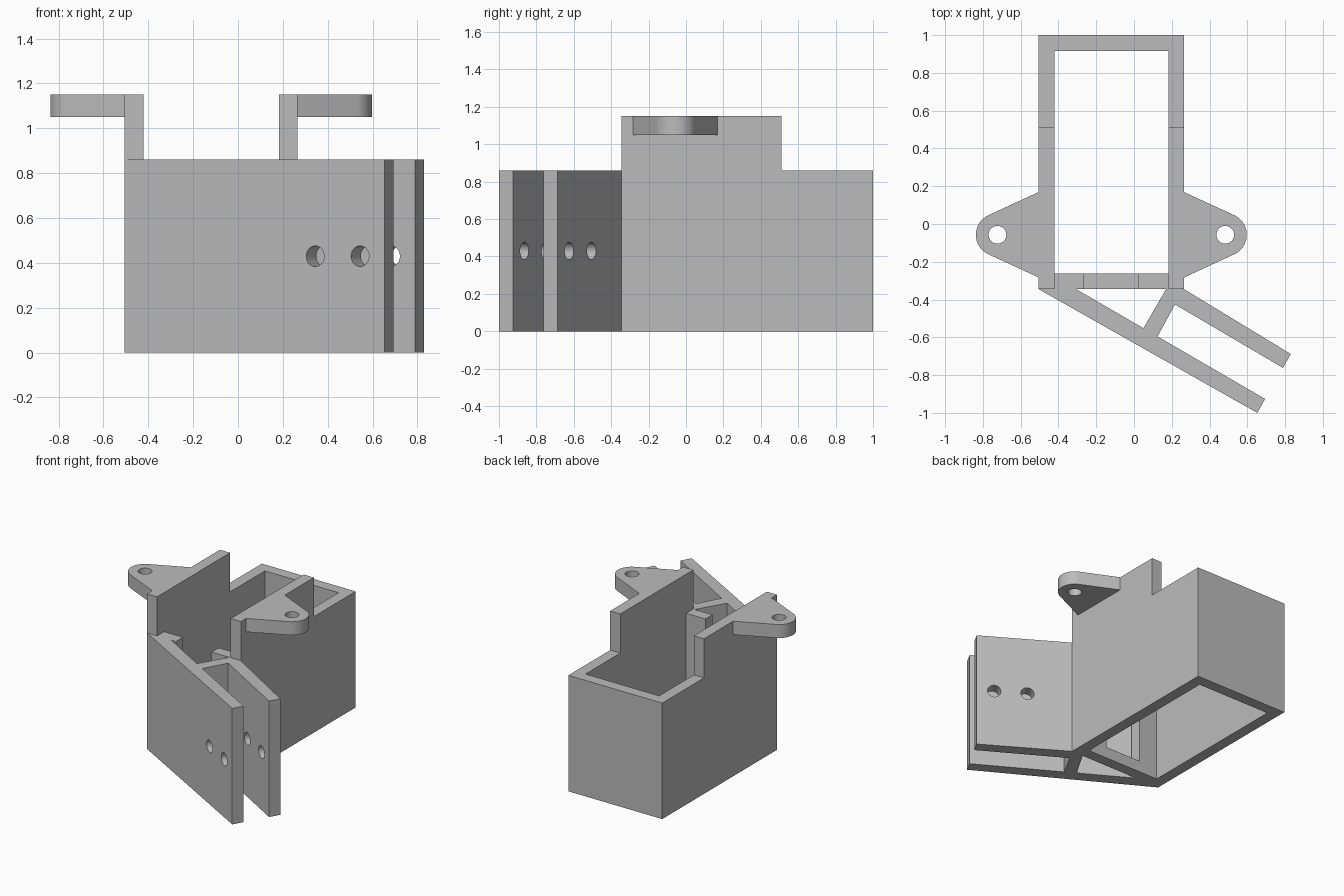
import bpy, bmesh, math
from mathutils import Matrix, Vector

cube = bpy.data.objects.get("Cube")
if cube:
    bpy.data.objects.remove(cube, do_unlink=True)

# Single matte grey
grey = bpy.data.materials.new("plain grey")
grey.use_nodes = True
colour = (0.5, 0.5, 0.5, 1)
grey.diffuse_color = colour
grey.node_tree.nodes["Principled BSDF"].inputs["Base Color"].default_value = colour

BASE_H, TOP_H = 0.86, 1.15          # low rim and raised side walls
LEFT, RIGHT = -0.505, 0.265         # outer side faces
FRONT, BACK = -0.345, 1.0
WALL = 0.083
MID = (LEFT + RIGHT) / 2


def add_object(name, bm):
    bmesh.ops.recalc_face_normals(bm, faces=bm.faces)
    mesh = bpy.data.meshes.new(name)
    bm.to_mesh(mesh)
    bm.free()
    mesh.materials.append(grey)
    obj = bpy.data.objects.new(name, mesh)
    bpy.context.collection.objects.link(obj)
    return obj


def prism(name, outline, z0, z1):
    """Extrude a plan outline between two heights."""
    bm = bmesh.new()
    face = bm.faces.new([bm.verts.new((x, y, z0)) for x, y in outline])
    ext = bmesh.ops.extrude_face_region(bm, geom=[face])
    top = [v for v in ext["geom"] if isinstance(v, bmesh.types.BMVert)]
    bmesh.ops.translate(bm, verts=top, vec=(0, 0, z1 - z0))
    return add_object(name, bm)


def box(name, x0, x1, y0, y1, z0, z1):
    return prism(name, [(x0, y0), (x1, y0), (x1, y1), (x0, y1)], z0, z1)


def rod(name, centre, axis, radius, length):
    bm = bmesh.new()
    turn = Vector((0, 0, 1)).rotation_difference(Vector(axis)).to_matrix().to_4x4()
    bmesh.ops.create_cone(bm, cap_ends=True, segments=32, radius1=radius, radius2=radius,
                          depth=length, matrix=Matrix.Translation(centre) @ turn)
    return add_object(name, bm)


def combine(obj, other, operation):
    other.hide_render = True
    mod = obj.modifiers.new("combine", "BOOLEAN")
    mod.operation, mod.object, mod.solver = operation, other, "EXACT"
    bpy.context.view_layer.objects.active = obj
    bpy.ops.object.modifier_apply(modifier=mod.name)
    bpy.data.objects.remove(other, do_unlink=True)


def smooth(obj):
    bpy.ops.object.select_all(action="DESELECT")
    obj.select_set(True)
    bpy.context.view_layer.objects.active = obj
    bpy.ops.object.shade_smooth_by_angle(angle=math.radians(20))


# Open rectangular sleeve with raised side walls and a slotted front wall
sleeve = box("sleeve", LEFT, RIGHT, FRONT, BACK, 0, TOP_H)
in_l, in_r = LEFT + WALL, RIGHT - WALL
in_f, in_b = FRONT + WALL, BACK - WALL
for cutter in (
    box("cavity", in_l, in_r, in_f, in_b, -1, 2),
    box("back_step", -1, 1, 0.51, 2, BASE_H, 2),
    box("front_step", in_l, in_r, -1, 0, BASE_H, 2),
    box("front_slot", -0.267, 0.025, -1, 0, 0.085, 2),
):
    combine(sleeve, cutter, "DIFFERENCE")

# Slanted clamp plates joined by a short web
clamp = prism("long_clamp_plate", [(LEFT, FRONT), (0.653, -1.0), (0.694, -0.926),
                                   (-0.306, FRONT)], 0, BASE_H)
short_plate = prism("short_clamp_plate", [
    (RIGHT, FRONT), (0.17, FRONT), (0.05, -0.551), (0.08, -0.62), (0.125, -0.595),
    (0.217, -0.426), (0.789, -0.762), (0.83, -0.688)], 0, BASE_H)
combine(clamp, short_plate, "UNION")
clamp.name = "clamp_plates"

# Bolt holes running through both plates
for x, y in ((0.34, -0.833), (0.54, -0.946)):
    axis = Vector((0.5, 0.866, 0))
    hole = rod("bolt_hole", Vector((x, y, 0.43)) + axis * 0.2, axis, 0.046, 0.9)
    combine(clamp, hole, "DIFFERENCE")
smooth(clamp)

# Rounded mounting ears, mirrored about the sleeve's middle
EAR_Y, EAR_OUT, EAR_R = -0.057, 0.603, 0.114
half_base = 0.226
tangent = math.radians(64.7)
for side, name in ((-1, "right_ear"), (1, "left_ear")):
    cx = MID + side * EAR_OUT
    wall_x = MID + side * (RIGHT - MID)
    outline = [(wall_x, EAR_Y - half_base)]
    for i in range(25):
        a = -tangent + 2 * tangent * i / 24
        outline.append((cx + side * EAR_R * math.cos(a), EAR_Y + EAR_R * math.sin(a)))
    outline.append((wall_x, EAR_Y + half_base))
    ear = prism(name, outline, 1.05, TOP_H)
    combine(ear, rod("ear_hole", (cx, EAR_Y, 1.1), (0, 0, 1), 0.047, 0.5), "DIFFERENCE")
    smooth(ear)
